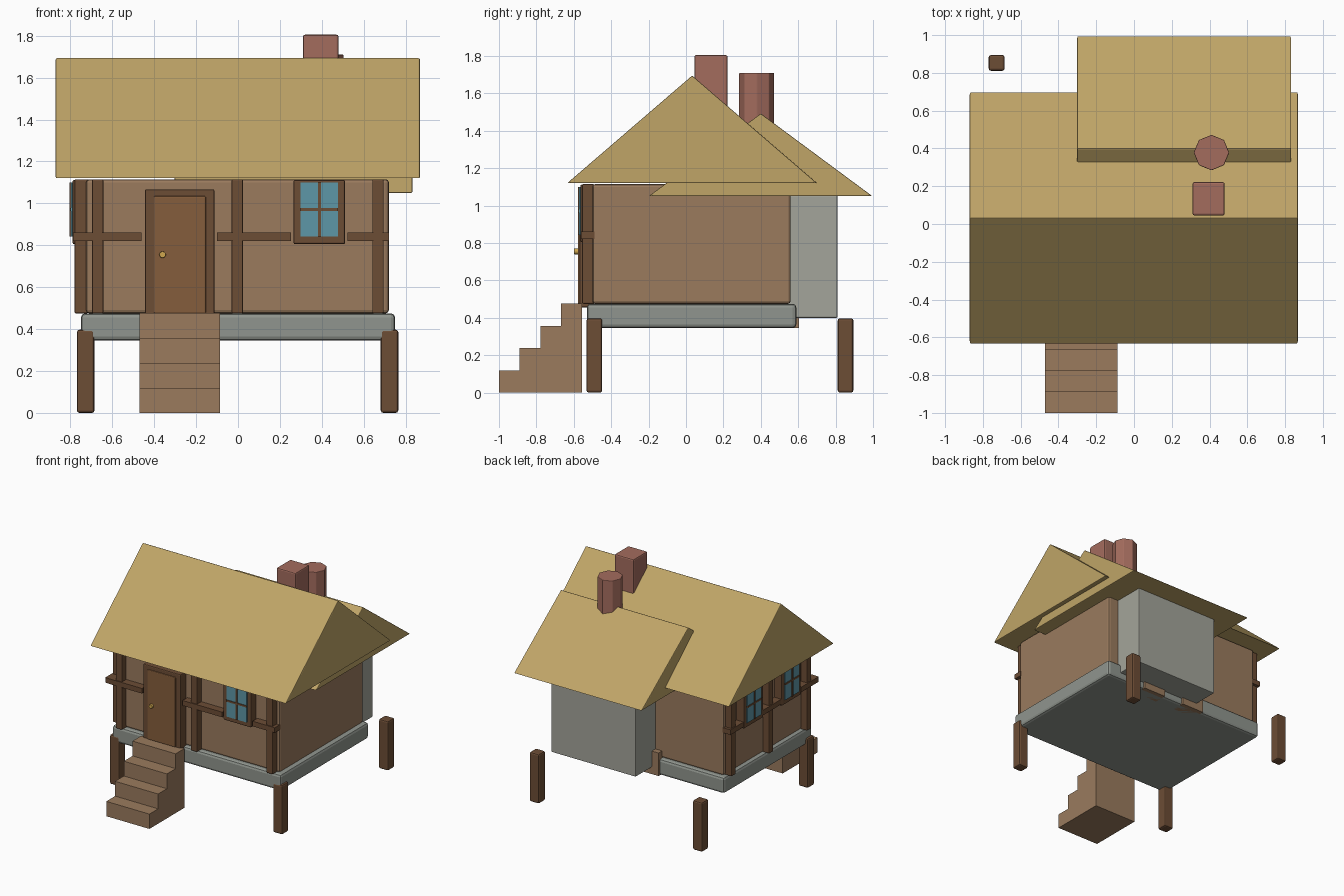
import bpy, bmesh
from mathutils import Matrix, Vector

if "Cube" in bpy.data.objects:
    bpy.data.objects.remove(bpy.data.objects["Cube"])


def material(name, rgb):
    m = bpy.data.materials.new(name)
    m.diffuse_color = [(c / 255) ** 2.2 for c in rgb] + [1]
    m.use_nodes = True
    m.node_tree.nodes["Principled BSDF"].inputs["Base Color"].default_value = m.diffuse_color
    return m


THATCH = material("thatch", (190, 163, 103))
PLASTER = material("plaster", (153, 122, 94))
TIMBER = material("timber", (108, 78, 56))
DOOR = material("door_wood", (132, 94, 62))
STEP = material("step_wood", (153, 122, 94))
BRICK = material("brick", (162, 108, 94))
GLASS = material("glass", (94, 150, 166))
STONE = material("stone", (143, 148, 141))
ANNEX = material("annex_stone", (162, 163, 153))
BRASS = material("brass", (205, 165, 80))
IDENT = Matrix()


def finish(name, bm, mat, bevel=0.0, frame=IDENT):
    bm.transform(frame)
    bmesh.ops.recalc_face_normals(bm, faces=bm.faces)
    me = bpy.data.meshes.new(name)
    bm.to_mesh(me)
    bm.free()
    me.materials.append(mat)
    ob = bpy.data.objects.new(name, me)
    bpy.context.collection.objects.link(ob)
    if bevel:
        mod = ob.modifiers.new("Bevel", "BEVEL")
        mod.width = bevel
        mod.segments = 2
    return ob


def box(name, x, y, z, mat, bevel=0.0, frame=IDENT):
    """Box from (min, max) ranges on each axis."""
    bm = bmesh.new()
    bmesh.ops.create_cube(bm, size=1)
    lo, hi = Vector((x[0], y[0], z[0])), Vector((x[1], y[1], z[1]))
    for v in bm.verts:
        v.co = (lo + hi) / 2 + v.co * (hi - lo)
    return finish(name, bm, mat, bevel, frame)


def gable_roof(name, x, profile):
    bm = bmesh.new()
    face = bm.faces.new([bm.verts.new((x[0], y, z)) for y, z in profile])
    ext = bmesh.ops.extrude_face_region(bm, geom=[face], use_keep_orig=True)
    moved = [g for g in ext["geom"] if isinstance(g, bmesh.types.BMVert)]
    bmesh.ops.translate(bm, verts=moved, vec=(x[1] - x[0], 0, 0))
    return finish(name, bm, THATCH, 0.006)


def cylinder(name, center, radius, depth, sides, mat, rot=IDENT):
    bm = bmesh.new()
    bmesh.ops.create_cone(bm, cap_ends=True, segments=sides, radius1=radius,
                          radius2=radius, depth=depth)
    return finish(name, bm, mat, 0.004, Matrix.Translation(center) @ rot)


def window(name, cx, frame=IDENT):
    """Framed four-pane window in a wall facing -y at y = -0.5."""
    box(name + "_frame", (cx - .123, cx + .123), (-.565, -.49), (.805, 1.112), TIMBER, .008, frame)
    box(name + "_glass", (cx - .09, cx + .09), (-.572, -.55), (.842, 1.10), GLASS, 0, frame)
    box(name + "_mullion", (cx - .007, cx + .007), (-.578, -.55), (.842, 1.10), TIMBER, 0, frame)
    box(name + "_crossbar", (cx - .09, cx + .09), (-.577, -.55), (.964, .978), TIMBER, 0, frame)


def timbers(name, uprights, rails, frame=IDENT):
    for i, c in enumerate(uprights):
        box(f"{name}_upright_{i}", (c - .027, c + .027), (-.555, -.49), (.475, 1.115), TIMBER, .006, frame)
    for i, r in enumerate(rails):
        box(f"{name}_rail_{i}", r, (-.562, -.49), (.82, .861), TIMBER, 0, frame)


# Main body and stone base
box("stone_base", (-.75, .75), (-.53, .59), (.345, .475), STONE, .02)
box("main_walls", (-.725, .72), (-.50, .56), (.475, 1.115), PLASTER, .015)
box("rear_annex", (-.12, .63), (-.01, .81), (.40, 1.055), ANNEX, .006)

# Roofs
gable_roof("main_roof", (-.87, .868), [(-.635, 1.12), (.70, 1.12), (.033, 1.695)])
gable_roof("annex_roof", (-.302, .832), [(-.20, 1.05), (.997, 1.05), (.40, 1.492)])

# Chimneys
box("square_chimney", (.31, .48), (.045, .222), (1.30, 1.805), BRICK, .01)
cylinder("round_chimney", (.41, .378, 1.505), .094, .41, 8, BRICK)

# Corner posts
for i, x in enumerate((-.727, .723)):
    for label, y in (("front", -.49), ("rear", .853)):
        box(f"{label}_post_{i}", (x - .042, x + .042), (y - .042, y + .042), (0, .397), TIMBER, .012)

# Steps
for i in range(4):
    y = -1 + .111 * i
    box(f"step_{i + 1}", (-.47, -.087), (y, y + .111), (0, .119 * (i + 1)), STEP)

# Door
box("door_frame", (-.445, -.112), (-.57, -.49), (.455, 1.067), TIMBER, .008)
box("door_panel", (-.402, -.153), (-.578, -.55), (.475, 1.035), DOOR, .006)
cylinder("door_knob", (-.36, -.587, .755), .016, .025, 12, BRASS, Matrix.Rotation(1.5708, 4, "X"))

# Front timber framing and window
timbers("front", (-.67, -.003, .668), ((-.755, -.46), (-.10, .253), (.522, .72)))
window("front_window", .388)

# Left wall framing: same parts turned to face -x
side = Matrix.Translation((-.225, .03, 0)) @ Matrix.Rotation(-1.5707963, 4, "Z")
timbers("left", (-.48, 0, .48), ((-.53, -.365), (-.115, .115), (.365, .59)), side)
for i, c in enumerate((-.24, .24)):
    window(f"left_window_{i}", c, side)

# Rear blocks half hidden by the annex
for i, x in enumerate((-.08, .30)):
    box(f"rear_block_{i}", (x - .1, x + .1), (.50, .605), (.345, .53), STEP)
